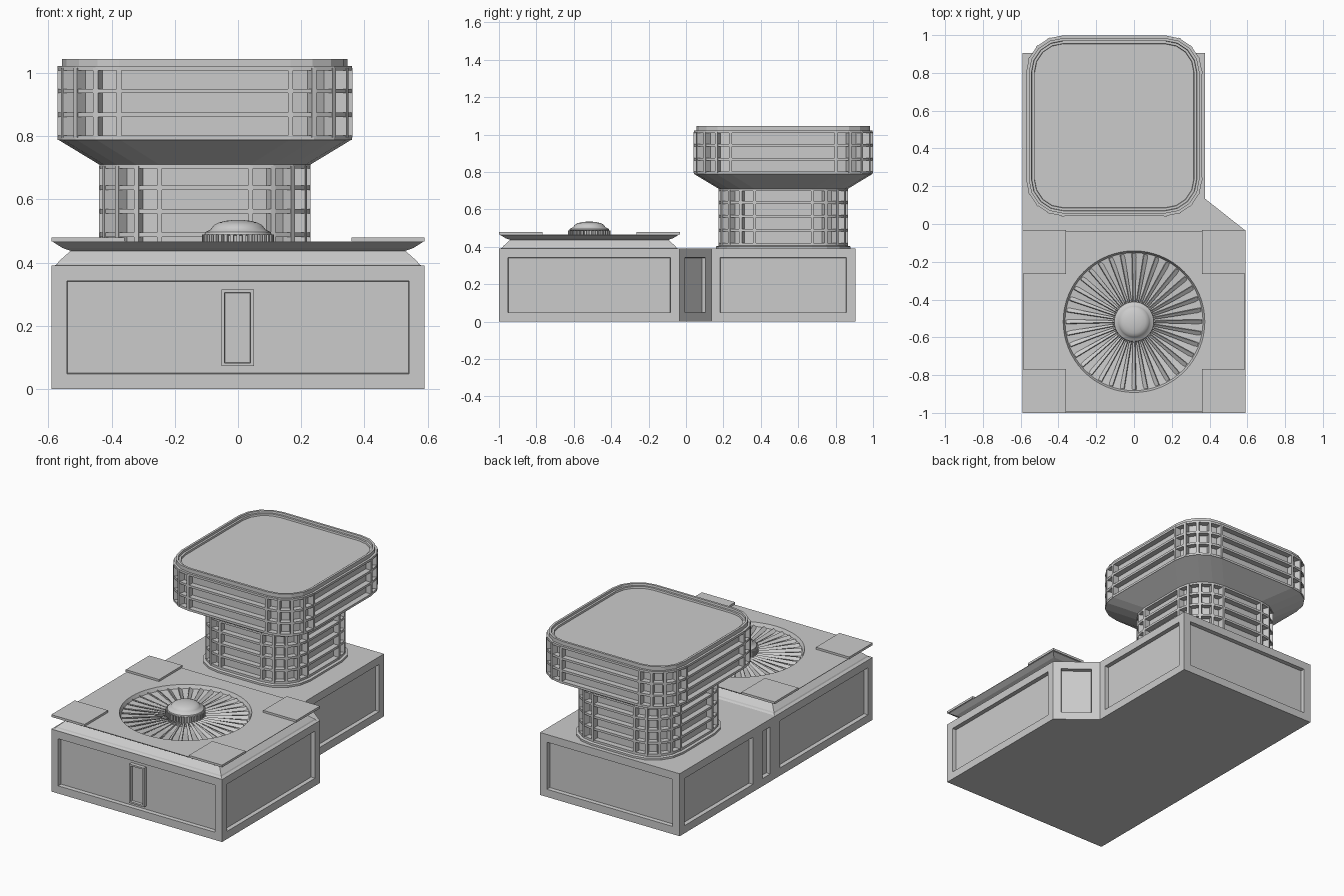
import bpy, bmesh, math
from mathutils import Matrix, Vector

if "Cube" in bpy.data.objects:
    bpy.data.objects.remove(bpy.data.objects["Cube"])


def finish(name, bm, smooth=False):
    bmesh.ops.recalc_face_normals(bm, faces=bm.faces)
    me = bpy.data.meshes.new(name)
    bm.to_mesh(me)
    bm.free()
    ob = bpy.data.objects.new(name, me)
    bpy.context.collection.objects.link(ob)
    if smooth:
        bpy.ops.object.select_all(action='DESELECT')
        ob.select_set(True)
        bpy.context.view_layer.objects.active = ob
        bpy.ops.object.shade_smooth_by_angle(angle=math.radians(35))
    return ob


def loft(bm, loops, caps=True, closed=False):
    """Bridge loops of equal length; closed joins last to first."""
    rings = [[bm.verts.new(p) for p in loop] for loop in loops]
    n = len(rings[0])
    pairs = list(zip(rings, rings[1:])) + ([(rings[-1], rings[0])] if closed else [])
    for a, b in pairs:
        for i in range(n):
            j = (i + 1) % n
            bm.faces.new((a[i], a[j], b[j], b[i]))
    if caps and not closed:
        bm.faces.new(rings[0])
        bm.faces.new(rings[-1])


def box(bm, lo, hi, mat=Matrix()):
    lo, hi = Vector(lo), Vector(hi)
    m = mat @ Matrix.Translation((lo + hi) / 2) @ Matrix.Diagonal((*(hi - lo), 1))
    return bmesh.ops.create_cube(bm, size=1, matrix=m)['verts']


def recess(bm, faces, margin, depth):
    bmesh.ops.recalc_face_normals(bm, faces=bm.faces)
    bmesh.ops.inset_individual(bm, faces=faces, thickness=margin, use_even_offset=True)
    bmesh.ops.inset_individual(bm, faces=faces, thickness=0.002, depth=-depth, use_even_offset=True)


# base body with recessed side panels
outline = [(-.59, -1), (.59, -1), (.59, -.035), (.375, .135), (.375, .905),
           (-.59, .905), (-.59, .135), (-.59, -.035)]
bm = bmesh.new()
loft(bm, [[(x, y, z) for x, y in outline] for z in (0, .39)])
bm.normal_update()
recess(bm, [f for f in bm.faces if len(f.verts) == 4], .048, .025)
finish("base_body", bm)

# small front door
bm = bmesh.new()
box(bm, (-.053, -.998, .072), (.05, -.97, .315))
bm.normal_update()
recess(bm, [f for f in bm.faces if f.normal.y < -.9], .01, .015)
finish("front_door", bm)

# flared roof with a round fan dish
CY, N = -.517, 64


def rect64(inset, z):
    pts = []
    for i in range(N):
        a = 2 * math.pi * i / N
        c, s = math.cos(a), math.sin(a)
        m = max(abs(c), abs(s))
        pts.append((c / m * (.59 - inset), CY + s / m * (.483 - inset), z))
    return pts


def circle(r, z, n=N):
    return [(r * math.cos(2 * math.pi * i / n), CY + r * math.sin(2 * math.pi * i / n), z)
            for i in range(n)]


bm = bmesh.new()
loft(bm, [rect64(.005, .388), rect64(.018, .396), rect64(.022, .403), rect64(.06, .437),
          rect64(.035, .446), rect64(.006, .464), rect64(.006, .467),
          circle(.375, .467), circle(.365, .445), circle(.19, .425), circle(.11, .425)])
finish("fan_roof", bm)

# corner plates
bm = bmesh.new()
for sx in (-1, 1):
    for y0 in (-1, -.265):
        xs = sorted((sx * .36, sx * .59))
        box(bm, (xs[0], y0, .466), (xs[1], y0 + .232, .48))
finish("corner_plates", bm)

# fan blades, tapered and tilted
bm = bmesh.new()
for i in range(36):
    m = (Matrix.Translation((0, CY, .447)) @ Matrix.Rotation(2 * math.pi * i / 36, 4, 'Z')
         @ Matrix.Rotation(math.radians(35), 4, 'X'))
    sec = [[(r, -w, -.003), (r, w, -.003), (r, w, .003), (r, -w, .003)]
           for r, w in ((.1, .006), (.36, .013))]
    loft(bm, [[m @ Vector(p) for p in s] for s in sec])
finish("fan_blades", bm)

# hub dome and its ring of teeth
bm = bmesh.new()
prof = [(.1, .42), (.1, .486), (.106, .489), (.104, .496), (.086, .505), (.082, .511)]
prof += [(.08 * math.cos(a), .511 + .024 * math.sin(a)) for a in (.35, .7, 1.05, 1.35, 1.52)]
loft(bm, [circle(r, z, 48) for r, z in prof])
finish("fan_hub", bm, True)
bm = bmesh.new()
for i in range(36):
    m = Matrix.Translation((0, CY, 0)) @ Matrix.Rotation(2 * math.pi * i / 36, 4, 'Z')
    box(bm, (.095, -.005, .455), (.114, .005, .488), m)
finish("hub_teeth", bm)

# tower helpers: rounded rectangle points with four segments per corner
TX, TY, SEG = -.105, .52, 4


def rrect(hx, hy, r, z, inset=0):
    pts = []
    for q, (sx, sy) in enumerate(((1, 1), (-1, 1), (-1, -1), (1, -1))):
        for k in range(SEG + 1):
            a = math.pi / 2 * (q + k / SEG)
            pts.append((TX + sx * (hx - r) + (r - inset) * math.cos(a),
                        TY + sy * (hy - r) + (r - inset) * math.sin(a), z))
    return pts


def cage(name, hx, hy, r, levels):
    """Horizontal rings plus vertical bars at each corner division."""
    bm = bmesh.new()
    t, d = .007, .045
    for z in levels:
        loft(bm, [rrect(hx, hy, r, z - t), rrect(hx, hy, r, z + t),
                  rrect(hx, hy, r, z + t, d), rrect(hx, hy, r, z - t, d)], closed=True)
    for i, p in enumerate(rrect(hx, hy, r, 0)):
        q, k = divmod(i, SEG + 1)
        m = Matrix.Translation(p) @ Matrix.Rotation(math.pi / 2 * (q + k / SEG), 4, 'Z')
        box(bm, (-d, -.008, levels[0]), (.001, .008, levels[-1]), m)
    finish(name, bm)


LOW, UP = (.334, .345, .19), (.466, .478, .195)

# tower core, foot flange and flared collar
bm = bmesh.new()
loft(bm, [rrect(*LOW, .39, -.015), rrect(*LOW, .402, -.015), rrect(*LOW, .406, 0),
          rrect(*LOW, .406, .035), rrect(*LOW, .71, .035), rrect(*LOW, .71),
          rrect(*UP, .79), rrect(*UP, .80), rrect(*UP, .80, .035), rrect(*UP, 1.02, .035)])
finish("tower_core", bm)
cage("lower_grille", *LOW, (.413, .488, .563, .637, .705))
cage("upper_grille", *UP, (.795, .868, .943, 1.015))

# tower lid with stepped rim and sunken top
bm = bmesh.new()
loft(bm, [rrect(*UP, 1.018, .014), rrect(*UP, 1.045, .014), rrect(*UP, 1.045, .028),
          rrect(*UP, 1.033, .03), rrect(*UP, 1.033, .043), rrect(*UP, 1.022, .045)])
finish("tower_lid", bm)
